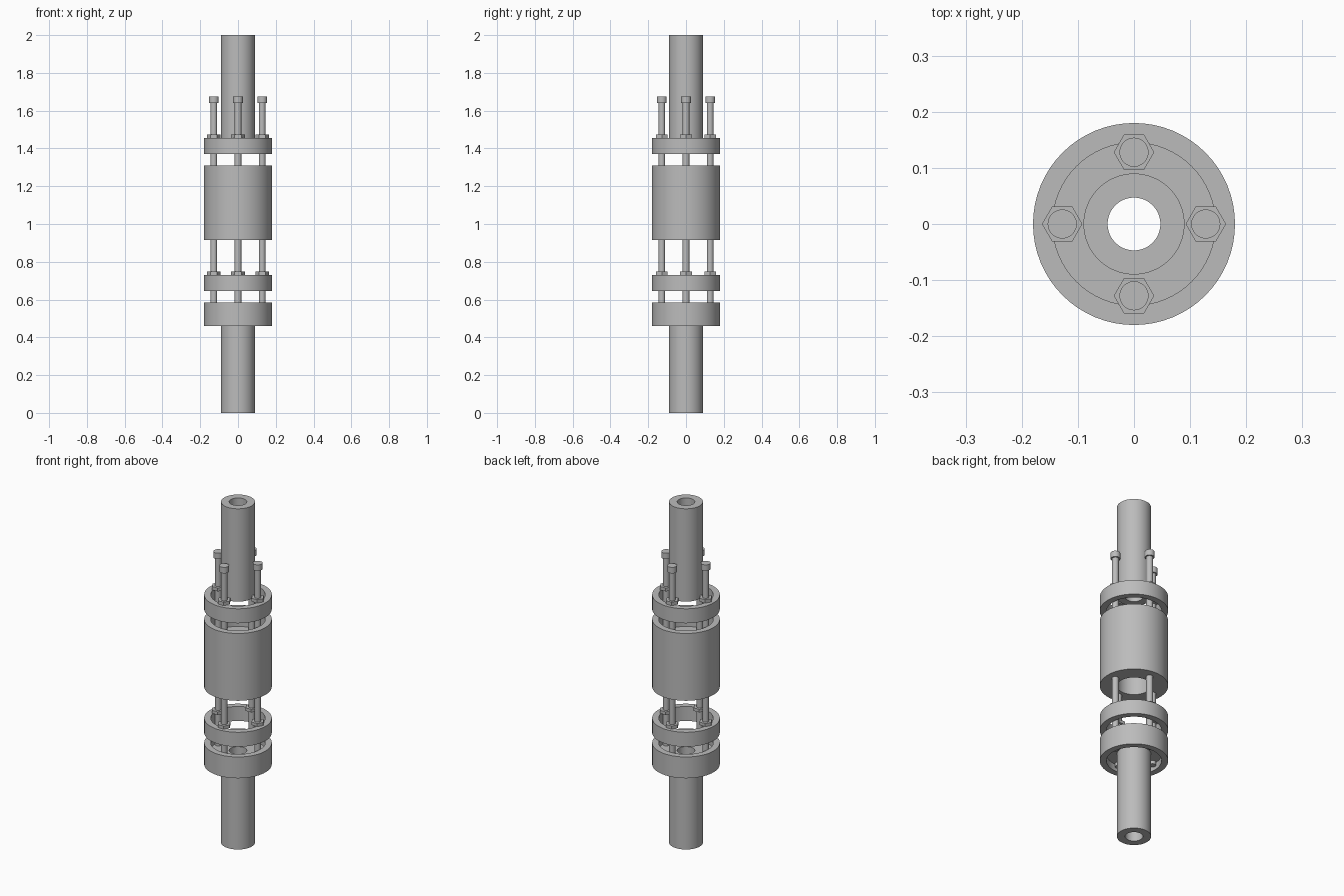
import bpy, math

cube = bpy.data.objects.get("Cube")
if cube:
    bpy.data.objects.remove(cube, do_unlink=True)

steel = bpy.data.materials.new("grey_steel")
steel.use_nodes = True
steel.diffuse_color = (0.5, 0.5, 0.5, 1)
steel.node_tree.nodes["Principled BSDF"].inputs["Base Color"].default_value = (0.5, 0.5, 0.5, 1)

PIPE, BORE, OUTER, INNER = 0.09, 0.047, 0.18, 0.145
BOLT_CIRCLE = 0.128


def finish(obj, name):
    obj.name = name
    obj.data.materials.append(steel)
    bpy.ops.object.select_all(action='DESELECT')
    obj.select_set(True)
    bpy.context.view_layer.objects.active = obj
    bpy.ops.object.shade_smooth_by_angle(angle=math.radians(30))


def lathe(name, profile, steps=64):
    """Turn a closed (radius, height) outline around the z axis."""
    n = len(profile)
    verts, faces = [], []
    for s in range(steps):
        a = math.tau * s / steps
        verts += [(r * math.cos(a), r * math.sin(a), z) for r, z in profile]
        t = (s + 1) % steps
        for i in range(n):
            j = (i + 1) % n
            faces.append((s * n + i, t * n + i, t * n + j, s * n + j))
    mesh = bpy.data.meshes.new(name)
    mesh.from_pydata(verts, [], faces)
    obj = bpy.data.objects.new(name, mesh)
    bpy.context.collection.objects.link(obj)
    finish(obj, name)


def tube(name, inner, outer, low, high):
    lathe(name, [(inner, low), (outer, low), (outer, high), (inner, high)])


def rod(name, x, y, radius, low, high, sides=24):
    # Rotated so that hexagons point along x
    bpy.ops.mesh.primitive_cylinder_add(
        vertices=sides, radius=radius, depth=high - low,
        location=(x, y, (low + high) / 2), rotation=(0, 0, math.pi / 2))
    finish(bpy.context.object, name)


# Pipes and clamp rings
tube("upper_pipe", BORE, PIPE, 1.455, 2.0)
tube("lower_pipe", BORE, PIPE, 0, 0.54)
tube("upper_ring", INNER, OUTER, 1.37, 1.455)
tube("lower_ring", INNER, OUTER, 0.645, 0.73)

# Sleeve body with a wide socket at the top
lathe("sleeve_body", [(PIPE, 0.915), (OUTER, 0.915), (OUTER, 1.31),
                      (INNER, 1.31), (INNER, 1.2), (PIPE, 1.2)])

# Base flange recessed above and below its web
lathe("base_flange", [(PIPE, 0.5), (INNER, 0.5), (INNER, 0.46), (OUTER, 0.46),
                      (OUTER, 0.585), (INNER, 0.585), (INNER, 0.54), (PIPE, 0.54)])

# Four long bolts with round heads and two hexagonal nuts each
for side, dx, dy in (("left", 1, 0), ("right", -1, 0), ("front", 0, -1), ("back", 0, 1)):
    x, y = dx * BOLT_CIRCLE, dy * BOLT_CIRCLE
    rod(side + "_bolt_shaft", x, y, 0.018, 0.48, 1.65)
    rod(side + "_bolt_head", x, y, 0.026, 1.64, 1.675)
    rod(side + "_upper_nut", x, y, 0.036, 1.455, 1.475, 6)
    rod(side + "_lower_nut", x, y, 0.036, 0.73, 0.748, 6)
